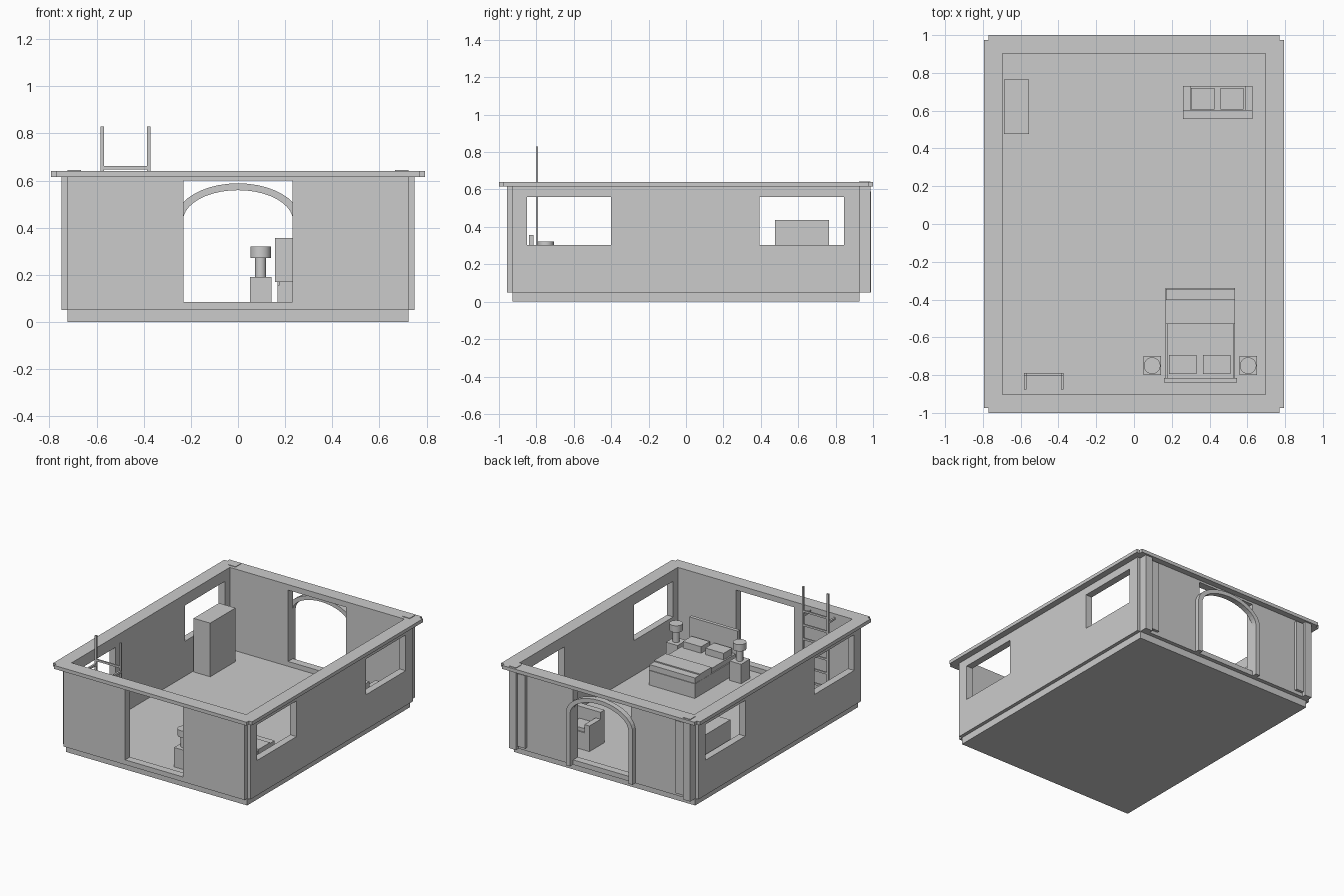
import bpy, bmesh, math
from mathutils import Matrix

if "Cube" in bpy.data.objects:
    bpy.data.objects.remove(bpy.data.objects["Cube"], do_unlink=True)

grey = bpy.data.materials.new("plain_grey")
grey.use_nodes = True
grey.diffuse_color = (0.6, 0.6, 0.6, 1)
grey.node_tree.nodes["Principled BSDF"].inputs["Base Color"].default_value = (0.6, 0.6, 0.6, 1)

FLOOR = 0.05
SILL = 0.085


def finish(name, bm):
    bmesh.ops.recalc_face_normals(bm, faces=bm.faces)
    mesh = bpy.data.meshes.new(name)
    bm.to_mesh(mesh)
    bm.free()
    mesh.materials.append(grey)
    obj = bpy.data.objects.new(name, mesh)
    bpy.context.collection.objects.link(obj)
    return obj


def box(name, x, y, z):
    """Box from (low, high) pairs."""
    bm = bmesh.new()
    bmesh.ops.create_cube(bm, size=1)
    for v in bm.verts:
        for i, (low, high) in enumerate((x, y, z)):
            v.co[i] = low if v.co[i] < 0 else high
    return finish(name, bm)


def cylinder(name, x, y, r, z0, z1):
    bm = bmesh.new()
    bmesh.ops.create_cone(bm, cap_ends=True, segments=20, radius1=r, radius2=r, depth=z1 - z0,
                          matrix=Matrix.Translation((x, y, (z0 + z1) / 2)))
    obj = finish(name, bm)
    with bpy.context.temp_override(active_object=obj, object=obj, selected_objects=[obj],
                                   selected_editable_objects=[obj]):
        bpy.ops.object.shade_smooth_by_angle(angle=math.radians(30))
    return obj


def frame(name, ox, oy, notch_x, notch_y, z0, z1):
    """Rectangular ring around the room, with notched outer corners."""
    corner = [(ox, oy - notch_y), (ox - notch_x, oy - notch_y), (ox - notch_x, oy)]
    outer = (corner + [(-x, y) for x, y in reversed(corner)]
             + [(-x, -y) for x, y in corner] + [(x, -y) for x, y in reversed(corner)])
    ix, iy = 0.697, 0.902
    inner = [(ix, iy), (-ix, iy), (-ix, -iy), (ix, -iy)]
    bm = bmesh.new()
    edges = []
    for loop in (outer, inner):
        vs = [bm.verts.new((x, y, z0)) for x, y in loop]
        edges += [bm.edges.new((vs[i - 1], vs[i])) for i in range(len(vs))]
    bmesh.ops.triangle_fill(bm, edges=edges, use_beauty=True)
    ext = bmesh.ops.extrude_face_region(bm, geom=bm.faces[:])["geom"]
    bmesh.ops.translate(bm, vec=(0, 0, z1 - z0),
                        verts=[v for v in ext if isinstance(v, bmesh.types.BMVert)])
    return finish(name, bm)


# Building shell
box("floor_slab", (-0.723, 0.723), (-0.928, 0.928), (0, FLOOR))
walls = frame("walls", 0.748, 0.957, 0.025, 0.03, 0.05, 0.615)
frame("wall_cap", 0.794, 1.0, 0.025, 0.025, 0.615, 0.64)

# Door and window openings, each cutting through both opposite walls
openings = [("door_cutter", (-0.231, 0.231), (-1.1, 1.1), (SILL, 0.6)),
            ("front_window_cutter", (-1, 1), (-0.85, -0.4), (0.302, 0.56)),
            ("back_window_cutter", (-1, 1), (0.392, 0.845), (0.302, 0.56))]
for spec in openings:
    cutter = box(*spec)
    cutter.hide_render = True
    cutter.hide_viewport = True
    cutter.display_type = 'WIRE'
    mod = walls.modifiers.new(spec[0], 'BOOLEAN')
    mod.operation = 'DIFFERENCE'
    mod.solver = 'EXACT'
    mod.object = cutter

# Arched surround on the back doorway
bm = bmesh.new()
steps = 20
outline = []
for a, b in ((0.267, 0.158), (0.233, 0.129)):
    arc = [(a * math.cos(math.pi * i / steps), 0.43 + b * math.sin(math.pi * i / steps))
           for i in range(steps + 1)]
    outline.append([(a, 0.05)] + arc + [(-a, 0.05)])
rings = [[[bm.verts.new((x, y, z)) for x, z in side] for side in outline]
         for y in (0.95, 0.99)]
(f_out, f_in), (b_out, b_in) = rings
for p, q in ((f_out, f_in), (b_out, b_in), (f_out, b_out), (f_in, b_in)):
    for i in range(len(p) - 1):
        bm.faces.new((p[i], p[i + 1], q[i + 1], q[i]))
for i in (0, -1):
    bm.faces.new((f_out[i], b_out[i], b_in[i], f_in[i]))
finish("back_arch", bm)

# Back corner posts that pass through the cap, with a strip beside each
for side, s in (("left", 1), ("right", -1)):
    def span(a, b):
        return tuple(sorted((s * a, s * b)))
    box(side + "_corner_post", span(0.667, 0.724), (0.925, 0.986), (0.05, 0.644))
    box(side + "_wall_strip", span(0.6, 0.66), (0.95, 0.977), (0.075, 0.6))

# Bed
box("bed_base", (0.167, 0.535), (-0.815, -0.34), (FLOOR, 0.155))
box("mattress", (0.175, 0.529), (-0.815, -0.35), (0.155, 0.188))
box("blanket", (0.17, 0.534), (-0.53, -0.345), (0.155, 0.195))
box("blanket_fold", (0.168, 0.536), (-0.53, -0.4), (0.155, 0.203))
box("headboard", (0.158, 0.544), (-0.84, -0.815), (0.17, 0.357))
for name, x in (("right_pillow", 0.259), ("left_pillow", 0.438)):
    box(name, (x - 0.073, x + 0.073), (-0.793, -0.694), (0.188, 0.235))

# Nightstands with lamps
for side, x in (("right", 0.096), ("left", 0.604)):
    box(side + "_nightstand", (x - 0.046, x + 0.046), (-0.8, -0.7), (FLOOR, 0.19))
    cylinder(side + "_lamp_stem", x, -0.75, 0.023, 0.19, 0.275)
    cylinder(side + "_lamp_shade", x, -0.75, 0.044, 0.272, 0.321)

# Sofa facing the back doorway wall
box("sofa_seat", (0.3, 0.587), (0.6, 0.73), (FLOOR, 0.175))
box("sofa_back", (0.26, 0.627), (0.557, 0.603), (FLOOR, 0.285))
for name, x in (("sofa_right_arm", 0.26), ("sofa_left_arm", 0.587)):
    box(name, (x, x + 0.04), (0.603, 0.73), (FLOOR, 0.235))
for name, x in (("sofa_right_cushion", 0.302), ("sofa_left_cushion", 0.457)):
    box(name, (x, x + 0.123), (0.605, 0.72), (0.175, 0.2))

# Wardrobe
box("wardrobe", (-0.688, -0.556), (0.477, 0.765), (FLOOR, 0.437))

# Ladder with wall brackets
for side, x in (("right", -0.583), ("left", -0.386)):
    box(side + "_ladder_rail", (x, x + 0.014), (-0.803, -0.79), (FLOOR, 0.83))
    box(side + "_ladder_bracket", (x, x + 0.014), (-0.875, -0.8), (0.615, 0.63))
for i in range(6):
    z = 0.147 + 0.1 * i
    box("ladder_rung_%d" % (i + 1), (-0.571, -0.384), (-0.802, -0.791), (z, z + 0.014))
